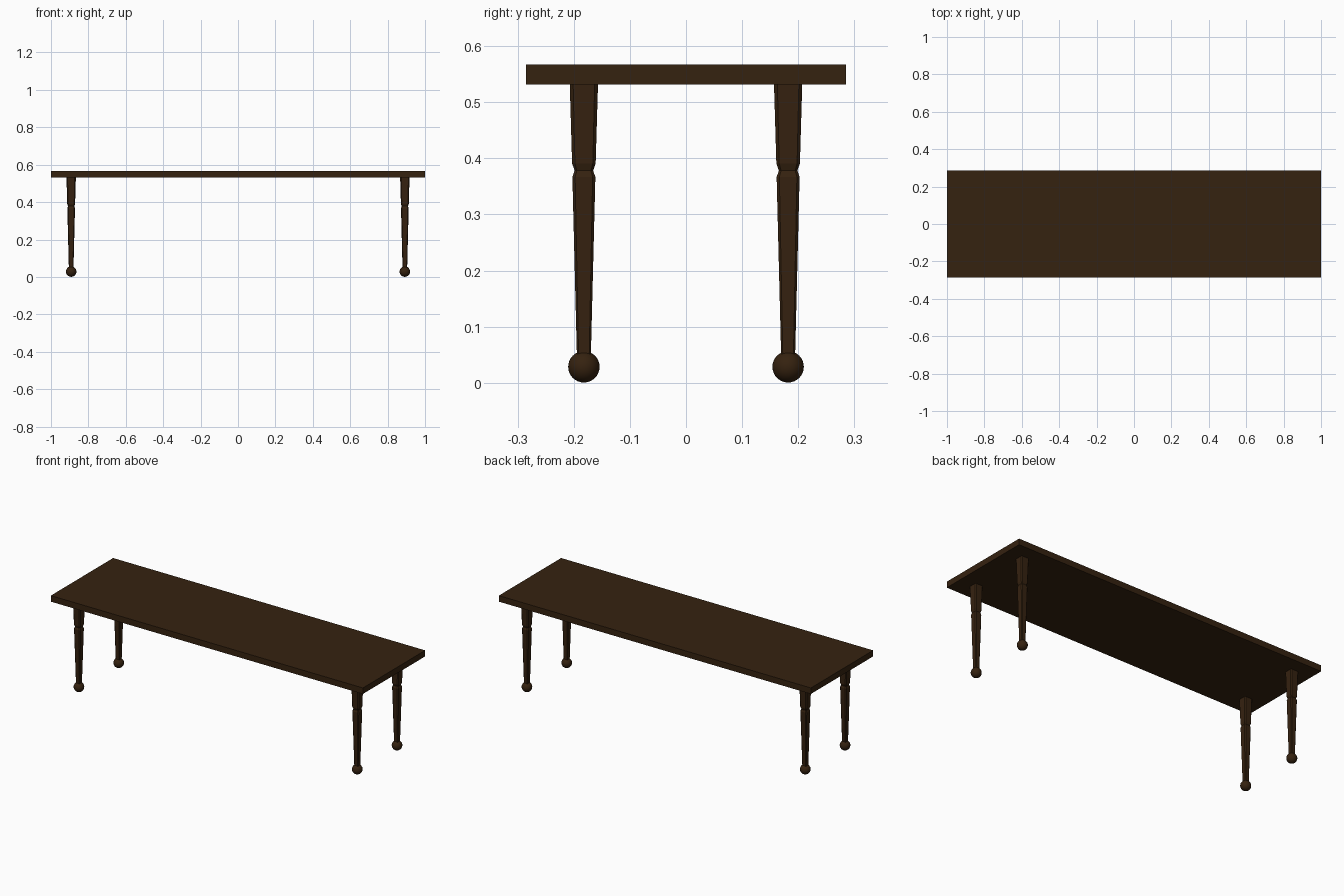
import bpy, bmesh

if "Cube" in bpy.data.objects:
    bpy.data.objects.remove(bpy.data.objects["Cube"])

wood = bpy.data.materials.new("dark_brown_wood")
wood.diffuse_color = (0.036, 0.016, 0.005, 1)
wood.use_nodes = True
wood.node_tree.nodes["Principled BSDF"].inputs["Base Color"].default_value = wood.diffuse_color


def add_object(name, bm):
    bmesh.ops.recalc_face_normals(bm, faces=bm.faces)
    mesh = bpy.data.meshes.new(name)
    bm.to_mesh(mesh)
    bm.free()
    mesh.materials.append(wood)
    obj = bpy.data.objects.new(name, mesh)
    bpy.context.collection.objects.link(obj)
    return obj


# table top: plain slab
bm = bmesh.new()
bmesh.ops.create_cube(bm, size=1)
for v in bm.verts:
    v.co = (v.co.x * 2, v.co.y * 0.57, 0.5495 + v.co.z * 0.035)
add_object("table_top", bm)

# leg profile: (height, half width), tapered with a carved notch
PROFILE = [(0.05, 0.0125), (0.367, 0.0205), (0.378, 0.0165),
           (0.391, 0.0210), (0.533, 0.0252)]
CORNER = 0.76  # chamfered square section


def make_leg(name, x, y):
    bm = bmesh.new()
    rings = []
    for z, h in PROFILE:
        c = h * CORNER
        section = [(h, -c), (h, c), (c, h), (-c, h),
                   (-h, c), (-h, -c), (-c, -h), (c, -h)]
        rings.append([bm.verts.new((x + a, y + b, z)) for a, b in section])
    for low, high in zip(rings, rings[1:]):
        for i in range(8):
            j = (i + 1) % 8
            bm.faces.new((low[i], low[j], high[j], high[i]))
    bm.faces.new(rings[0])
    bm.faces.new(rings[-1])
    add_object(name, bm)


# ball foot: smooth sphere
def make_foot(name, x, y):
    bm = bmesh.new()
    bmesh.ops.create_uvsphere(bm, u_segments=32, v_segments=16, radius=0.028)
    bmesh.ops.translate(bm, verts=bm.verts, vec=(x, y, 0.0285))
    for f in bm.faces:
        f.smooth = True
    add_object(name, bm)


# four legs with feet
for sy, row in ((-1, "front"), (1, "back")):
    for sx, side in ((-1, "left"), (1, "right")):
        make_leg(f"{row}_{side}_leg", sx * 0.892, sy * 0.182)
        make_foot(f"{row}_{side}_foot", sx * 0.892, sy * 0.182)
